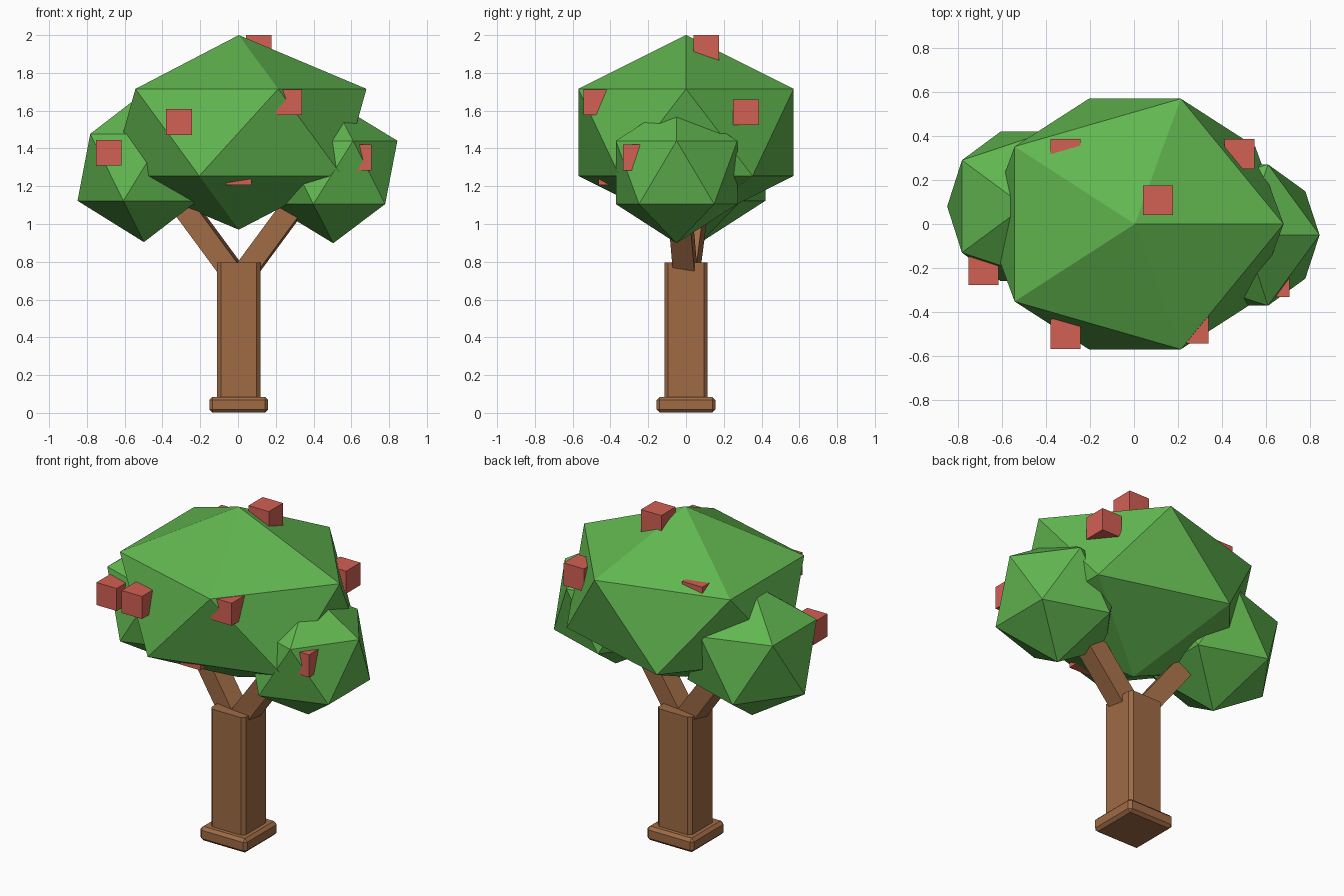
import bpy
import bmesh
from mathutils import Vector, Matrix

if "Cube" in bpy.data.objects:
    bpy.data.objects.remove(bpy.data.objects["Cube"], do_unlink=True)


def make_material(name, rgb):
    mat = bpy.data.materials.new(name)
    mat.use_nodes = True
    mat.diffuse_color = (*rgb, 1)
    mat.node_tree.nodes["Principled BSDF"].inputs["Base Color"].default_value = (*rgb, 1)
    return mat


leaf_green = make_material("leaf_green", (0.12, 0.47, 0.08))
bark_brown = make_material("bark_brown", (0.345, 0.147, 0.06))
fruit_red = make_material("fruit_red", (0.65, 0.117, 0.088))


def add_object(name, bm, mat):
    mesh = bpy.data.meshes.new(name)
    bm.to_mesh(mesh)
    bm.free()
    mesh.materials.append(mat)
    obj = bpy.data.objects.new(name, mesh)
    bpy.context.collection.objects.link(obj)
    return obj


def add_box(name, center, size, mat, bevel=0, upright_only=False):
    bm = bmesh.new()
    bmesh.ops.create_cube(bm, size=1)
    bmesh.ops.scale(bm, vec=size, verts=bm.verts)
    if bevel:
        edges = [e for e in bm.edges if not upright_only
                 or abs(e.verts[0].co.z - e.verts[1].co.z) > size[2] / 2]
        bmesh.ops.bevel(bm, geom=edges, offset=bevel, segments=1, affect='EDGES')
    obj = add_object(name, bm, mat)
    obj.location = center
    return obj


def add_branch(name, start, end, width):
    start, end = Vector(start), Vector(end)
    path = end - start
    obj = add_box(name, (start + end) / 2, (width, width, path.length), bark_brown)
    obj.rotation_euler = path.to_track_quat('Z', 'Y').to_euler()


def add_foliage(name, center, radii):
    bm = bmesh.new()
    bmesh.ops.create_icosphere(bm, subdivisions=1, radius=1,
                               matrix=Matrix.Diagonal((*radii, 1)))
    add_object(name, bm, leaf_green).location = center


# Trunk with a chamfered foot and two branches
add_box("trunk_foot", (0.004, 0, 0.043), (0.312, 0.312, 0.084), bark_brown, 0.017)
add_box("trunk", (0.004, 0, 0.435), (0.23, 0.23, 0.72), bark_brown, 0.02, True)
add_branch("right_branch", (0.004, 0, 0.7), (-0.335, 0.06, 1.16), 0.115)
add_branch("left_branch", (0.004, 0, 0.7), (0.343, -0.04, 1.16), 0.115)

# Foliage crown and side clumps
add_foliage("crown", (0.004, 0, 1.485), (0.756, 0.67, 0.515))
add_foliage("right_clump", (-0.498, 0.08, 1.3), (0.393, 0.4, 0.396))
add_foliage("left_clump", (0.504, -0.05, 1.273), (0.38, 0.378, 0.375))

# Cube fruits
fruits = {
    "top": (0.11, 0.108, 1.933),
    "front_right": (-0.312, -0.5, 1.54),
    "front_left": (0.27, -0.475, 1.645),
    "right": (-0.684, -0.21, 1.378),
    "left": (0.64, -0.265, 1.352),
    "back_left": (0.48, 0.318, 1.592),
    "back_right": (-0.312, 0.318, 1.693),
    "lower": (0.004, -0.395, 1.274),
}
for place, center in fruits.items():
    add_box(place + "_fruit", center, (0.136, 0.136, 0.136), fruit_red)
